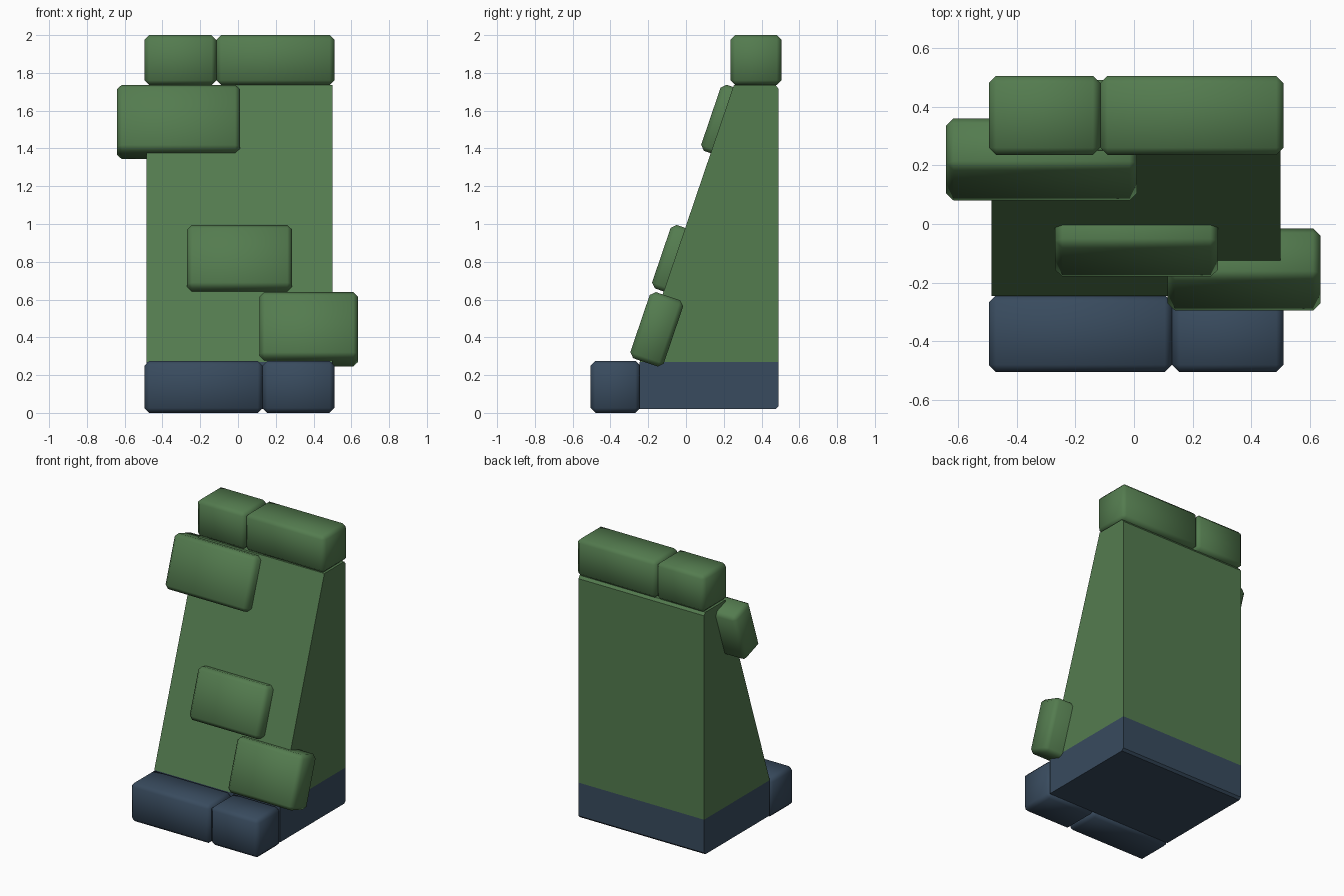
import bpy, bmesh, math
from mathutils import Matrix, Vector

if "Cube" in bpy.data.objects:
    bpy.data.objects.remove(bpy.data.objects["Cube"])


def material(name, rgb):
    m = bpy.data.materials.new(name)
    m.diffuse_color = (*rgb, 1)
    m.use_nodes = True
    m.node_tree.nodes["Principled BSDF"].inputs["Base Color"].default_value = m.diffuse_color
    return m


green = material("moss green", (0.088, 0.2, 0.078))
blue = material("slate blue", (0.04, 0.07, 0.112))


def add_object(name, bm, mats):
    mesh = bpy.data.meshes.new(name)
    bmesh.ops.recalc_face_normals(bm, faces=bm.faces[:])
    bm.to_mesh(mesh)
    bm.free()
    for m in mats:
        mesh.materials.append(m)
    ob = bpy.data.objects.new(name, mesh)
    bpy.context.collection.objects.link(ob)
    return ob


def brick(name, centre, size, mat, tilt=0.0):
    """Chamfered stone block, softly shaded."""
    bm = bmesh.new()
    bmesh.ops.create_cube(bm, size=1, matrix=Matrix.Diagonal((*size, 1)))
    bmesh.ops.bevel(bm, geom=bm.edges[:], offset=0.025, segments=1,
                    affect='EDGES')
    bmesh.ops.transform(bm, verts=bm.verts[:], matrix=Matrix.Translation(centre)
                        @ Matrix.Rotation(tilt, 4, 'X'))
    for f in bm.faces:
        f.smooth = True
    return add_object(name, bm, [mat])


# Wedge-shaped wall core, extruded side profile, blue below the base line
profile = [(-0.245, 0.02), (0.475, 0.02), (0.49, 0.035), (0.49, 1.715),
           (0.475, 1.735), (0.253, 1.735), (-0.245, 0.27)]
bm = bmesh.new()
face = bm.faces.new([bm.verts.new((-0.485, y, z)) for y, z in profile])
ext = bmesh.ops.extrude_face_region(bm, geom=[face])
moved = [v for v in ext["geom"] if isinstance(v, bmesh.types.BMVert)]
bmesh.ops.translate(bm, verts=moved, vec=(0.985, 0, 0))
bmesh.ops.bisect_plane(bm, geom=bm.verts[:] + bm.edges[:] + bm.faces[:],
                       plane_co=(0, 0, 0.27), plane_no=(0, 0, 1))
for f in bm.faces:
    f.material_index = 1 if f.calc_center_median().z < 0.27 else 0
add_object("wall_core", bm, [green, blue])

# Rows of base and cap stones, given by their x limits
for name, xs, y, z, dy, dz, mat in (
        ("base_stone", (-0.495, 0.13, 0.51), -0.374, 0.138, 0.262, 0.275, blue),
        ("cap_stone", (-0.495, -0.115, 0.51), 0.37, 1.868, 0.27, 0.264, green)):
    for i in range(2):
        brick(f"{name}_{i + 1}", ((xs[i] + xs[i + 1]) / 2, y, z),
              (xs[i + 1] - xs[i], dy, dz), mat)

# Stones set into the sloping face
slope = -math.atan2(0.498, 1.465)
brick("upper_face_stone", (-0.315, 0.22, 1.54), (0.65, 0.187, 0.37), green, slope)
brick("middle_face_stone", (0.0085, -0.043, 0.805), (0.555, 0.185, 0.355), green, slope)
brick("lower_face_stone", (0.375, -0.155, 0.4425), (0.52, 0.187, 0.37), green, slope)
